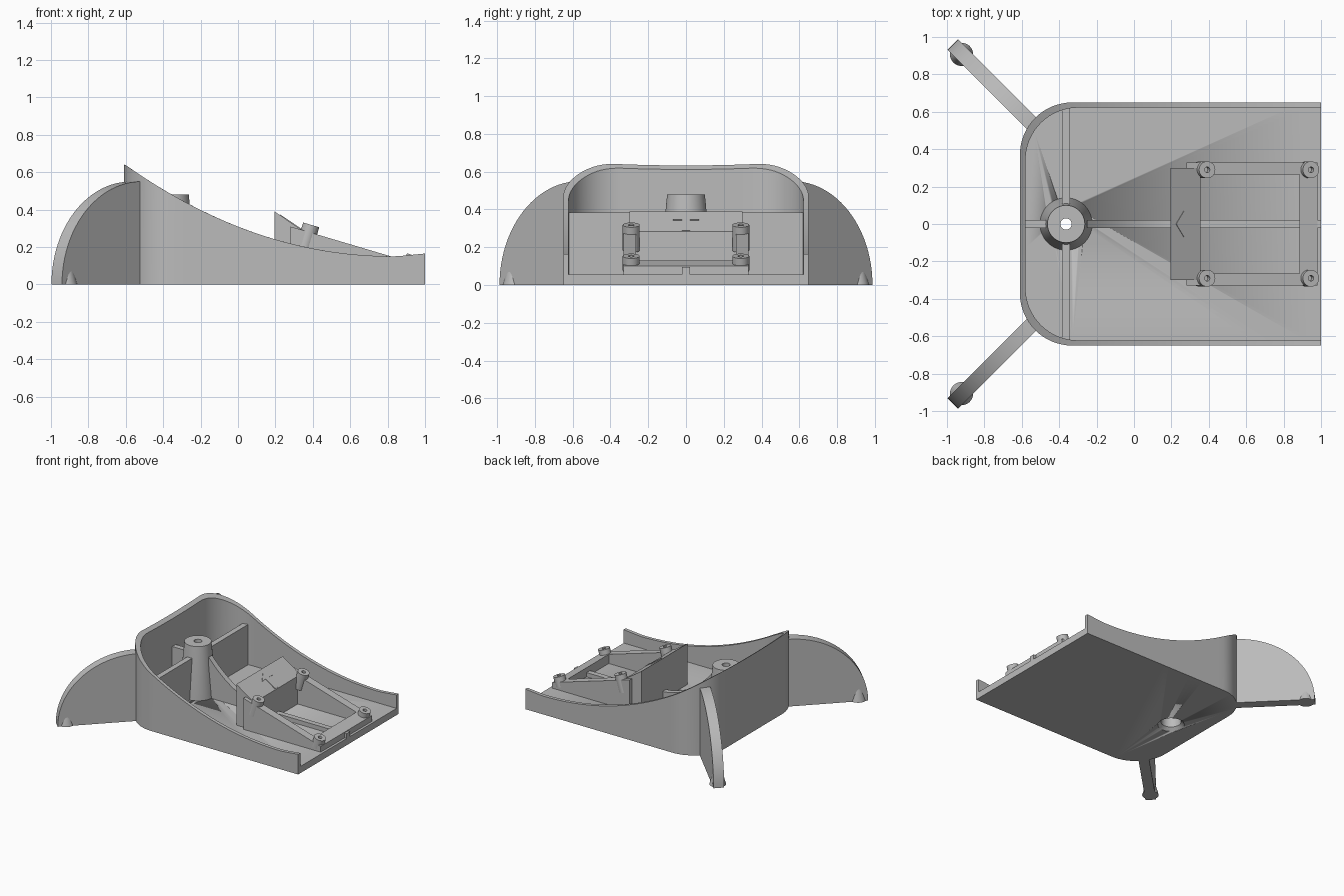
import bpy, bmesh, math
from mathutils import Matrix, Vector

if "Cube" in bpy.data.objects:
    bpy.data.objects.remove(bpy.data.objects["Cube"])

mat = bpy.data.materials.new("light_grey")
mat.diffuse_color = (0.5, 0.5, 0.5, 1)
mat.use_nodes = True
mat.node_tree.nodes["Principled BSDF"].inputs["Base Color"].default_value = mat.diffuse_color

FLOOR = 0.055
POST_X = -0.363


def finish(name, bm):
    bmesh.ops.recalc_face_normals(bm, faces=bm.faces)
    me = bpy.data.meshes.new(name)
    bm.to_mesh(me)
    bm.free()
    ob = bpy.data.objects.new(name, me)
    bpy.context.collection.objects.link(ob)
    me.materials.append(mat)
    bpy.ops.object.select_all(action='DESELECT')
    ob.select_set(True)
    bpy.context.view_layer.objects.active = ob
    bpy.ops.object.shade_smooth_by_angle(angle=math.radians(30))
    return ob


def prism(name, pts, origin, u, v, depth):
    """Extrude a 2D profile (axes u, v) by +-depth/2 along u x v."""
    o, u, v = Vector(origin), Vector(u).normalized(), Vector(v).normalized()
    n = u.cross(v) * depth / 2
    bm = bmesh.new()
    a = [bm.verts.new(o + u * p + v * q - n) for p, q in pts]
    b = [bm.verts.new(o + u * p + v * q + n) for p, q in pts]
    bm.faces.new(a)
    bm.faces.new(b)
    for i in range(len(pts)):
        j = (i + 1) % len(pts)
        bm.faces.new((a[i], a[j], b[j], b[i]))
    return finish(name, bm)


def side_prism(name, pts, y0, y1):
    """Profile in x/z, extruded from y0 to y1."""
    return prism(name, pts, (0, (y0 + y1) / 2, 0), (1, 0, 0), (0, 0, 1), abs(y1 - y0))


def box(name, x0, x1, y0, y1, z0, z1):
    return side_prism(name, [(x0, z0), (x1, z0), (x1, z1), (x0, z1)], y0, y1)


def lathe(name, profile, matrix, n=48, closed=True):
    """Revolve a radius/height profile around z; closed gives a ring section."""
    bm = bmesh.new()
    rings = [[bm.verts.new((r * math.cos(2 * math.pi * i / n), r * math.sin(2 * math.pi * i / n), z))
              for i in range(n)] for r, z in profile]
    for k in range(len(rings) if closed else len(rings) - 1):
        a, b = rings[k], rings[(k + 1) % len(rings)]
        for i in range(n):
            j = (i + 1) % n
            bm.faces.new((a[i], a[j], b[j], b[i]))
    if not closed:
        bm.faces.new(rings[0])
        bm.faces.new(rings[-1])
    bm.transform(matrix)
    return finish(name, bm)


# Tray: U-shaped wall with a curved rim, open at the +x end
def rim(x, y):
    z = 0.15 + 0.2236 * max(0.85 - x, 0) ** 2.1 + 0.1 * max(x - 0.85, 0)
    if x < -0.5:
        z -= 0.012 * max(0, 1 - (y / 0.46) ** 2)
    return z


def outline(x0, w, r):
    half = [(1 + (x0 + r - 1) * i / 32, w) for i in range(32)]
    half += [(x0 + r - r * math.sin(a), w - r + r * math.cos(a))
             for a in (math.pi / 2 * i / 16 for i in range(17))]
    back = [(x0, (w - r) * (1 - i / 8)) for i in range(1, 16)]
    return half + back + [(x, -y) for x, y in reversed(half)]


outer, inner = outline(-0.61, 0.65, 0.28), outline(-0.58, 0.622, 0.28)
bm = bmesh.new()
rows = [[bm.verts.new((x, y, 0)) for x, y in outer],
        [bm.verts.new((x, y, rim(x, y))) for x, y in outer],
        [bm.verts.new((x, y, rim(x, y))) for x, y in inner],
        [bm.verts.new((x, y, FLOOR)) for x, y in inner]]
for a, b in zip(rows, rows[1:]):
    for i in range(len(outer) - 1):
        bm.faces.new((a[i], a[i + 1], b[i + 1], b[i]))
bm.faces.new(rows[0])
bm.faces.new(rows[3])
bm.faces.new([r[0] for r in rows] + [r[-1] for r in reversed(rows)])
tray = finish("tray", bm)

# Round opening in the floor under the post
cutter = lathe("post_hole_cutter", [(0.1, -0.1), (0.1, 0.2)],
               Matrix.Translation((POST_X, 0, 0)), closed=False)
cutter.hide_render = True
cutter.hide_set(True)
mod = tray.modifiers.new("post_hole", 'BOOLEAN')
mod.operation, mod.object, mod.solver = 'DIFFERENCE', cutter, 'EXACT'

# Hollow tapered post with a screw hole
lathe("post", [(0.03, 0.48), (0.1, 0.48), (0.14, FLOOR), (0.14, 0.03), (0.1, 0.03),
               (0.1, 0.002), (0.075, 0.025), (0.07, 0.2), (0.03, 0.2)],
      Matrix.Translation((POST_X, 0, 0)))

# Stiffening ribs around the post
for s in (-1, 1):
    box("side_rib", POST_X - 0.022, POST_X + 0.022, s * 0.105, s * 0.63, 0.04, 0.385)
box("back_rib", -0.59, POST_X - 0.105, -0.022, 0.022, 0.04, 0.385)
curve = [(-0.25 + 0.46 * t, 0.12 + 0.265 * (1 - t) ** 2) for t in (i / 16 for i in range(17))]
side_prism("curved_rib", [(0.21, 0.04), (-0.25, 0.04)] + curve, -0.022, 0.022)

# Sloped sensor mount: wedge, two rails, end bar, centre rib
SLOPE = 0.297


def rail_z(x):
    return 0.265 - SLOPE * (x - 0.43)


def sloped(name, x0, x1, y0, y1, drop=0.0):
    side_prism(name, [(x0, 0.04), (x1, 0.04), (x1, rail_z(x1) - drop), (x0, rail_z(x0) - drop)], y0, y1)


side_prism("wedge", [(0.195, 0.04), (0.355, 0.04), (0.355, 0.282), (0.195, 0.39)], -0.3, 0.3)
for s in (-1, 1):
    sloped("rail", 0.28, 0.98, s * 0.265, s * 0.33)
sloped("end_bar", 0.885, 0.98, -0.27, 0.27)
box("centre_rib", 0.35, 0.89, -0.022, 0.022, 0.04, 0.09)
box("front_nub", 0.975, 1.0, -0.022, 0.022, 0.04, 0.095)

# Thin arrow on the wedge face
down = Vector((0.16, 0, -0.108)).normalized()
prism("arrow", [(0, 0), (0.05, 0.07), (0.05, 0.022), (0.15, 0.022),
                (0.15, -0.022), (0.05, -0.022), (0.05, -0.07)],
      Vector((0.195, 0, 0.39)) + down * 0.035, down, (0, 1, 0), 0.008)

# Screw bosses, square to the slope
tilt = Matrix.Rotation(math.atan(SLOPE), 4, 'Y')
for x in (0.38, 0.935):
    for s in (-1, 1):
        place = Matrix.Translation((x, s * 0.29, rail_z(x))) @ tilt
        low = -0.1 if x < 0.5 else -0.04
        lathe("boss", [(0.015, 0.04), (0.045, 0.04), (0.045, low), (0.015, low)], place, 32)

# Curved fin legs at the back corners, each with a conical foot
for s in (-1, 1):
    arc = [(0.6 * math.sin(a), 0.55 * math.cos(a)) for a in (math.pi / 2 * i / 24 for i in range(25))]
    prism("leg", [(0, 0)] + arc, (-0.545, s * 0.535, 0), (-1, s, 0), (0, 0, 1), 0.08)
    lathe("foot", [(0.062, 0), (0.028, 0.13)], Matrix.Translation((-0.922, s * 0.907, 0)), 32, False)
